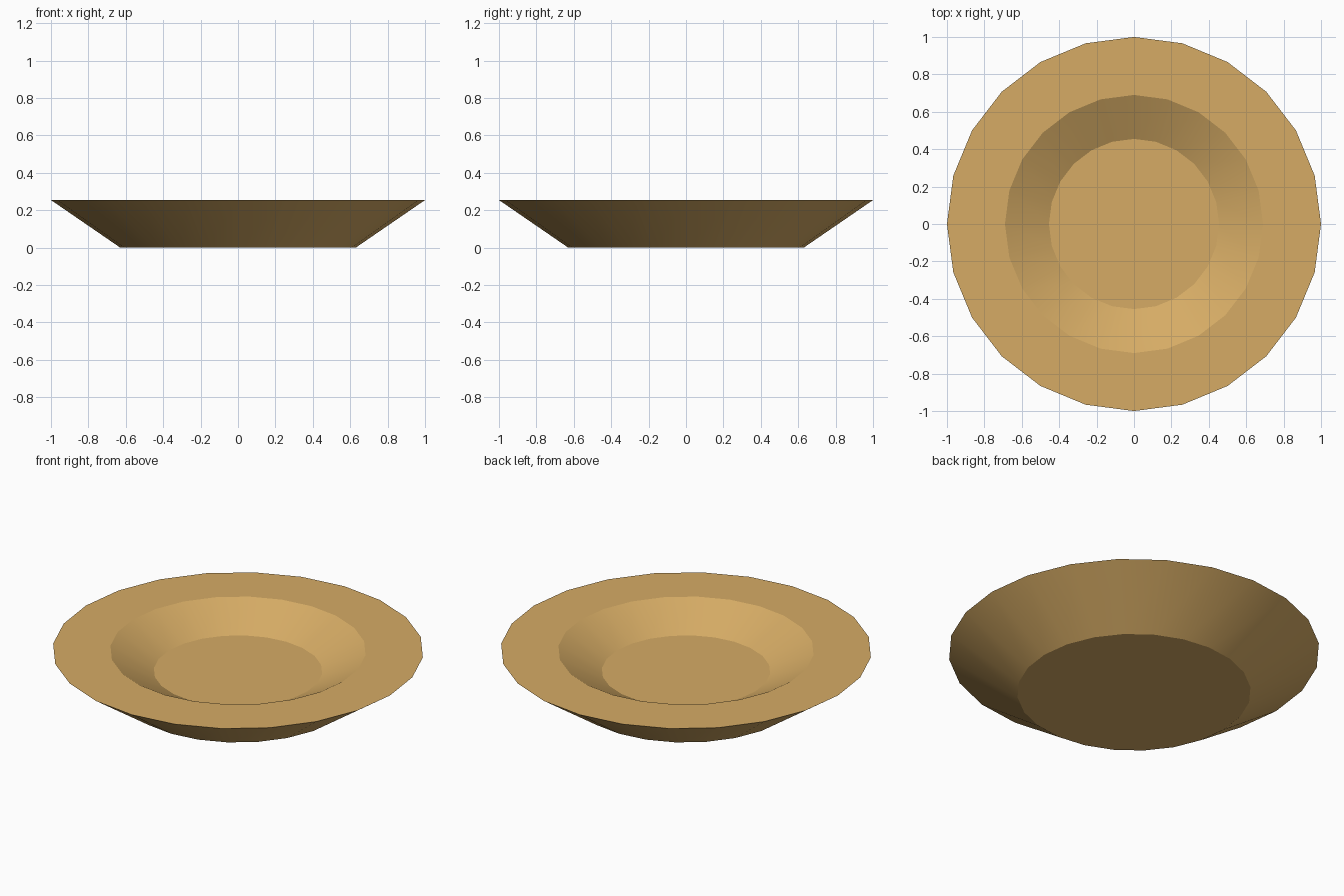
import bpy
import bmesh
from math import cos, sin, tau, radians

if "Cube" in bpy.data.objects:
    bpy.data.objects.remove(bpy.data.objects["Cube"])

SIDES = 24
# Profile (radius, height): underside, outer rim, inner rim, well floor
PROFILE = [(0.63, 0.0), (1.0, 0.254), (0.69, 0.254), (0.455, 0.132)]

bm = bmesh.new()
rings = [[bm.verts.new((r * cos(tau * i / SIDES), r * sin(tau * i / SIDES), z))
          for i in range(SIDES)] for r, z in PROFILE]

# Sloped sides and flat rim
for low, high in zip(rings, rings[1:]):
    for i in range(SIDES):
        j = (i + 1) % SIDES
        bm.faces.new((low[i], low[j], high[j], high[i]))

# Base and well floor
bm.faces.new(rings[0][::-1])
bm.faces.new(rings[-1])
bmesh.ops.recalc_face_normals(bm, faces=bm.faces)

mesh = bpy.data.meshes.new("plate")
bm.to_mesh(mesh)
bm.free()
plate = bpy.data.objects.new("plate", mesh)
bpy.context.collection.objects.link(plate)

# Tan glaze
tan = bpy.data.materials.new("tan")
tan.diffuse_color = (0.67, 0.41, 0.13, 1)
tan.use_nodes = True
tan.node_tree.nodes["Principled BSDF"].inputs["Base Color"].default_value = tan.diffuse_color
mesh.materials.append(tan)

# Smooth around the sides, sharp at the rims
bpy.context.view_layer.objects.active = plate
plate.select_set(True)
bpy.ops.object.shade_smooth_by_angle(angle=radians(20))
